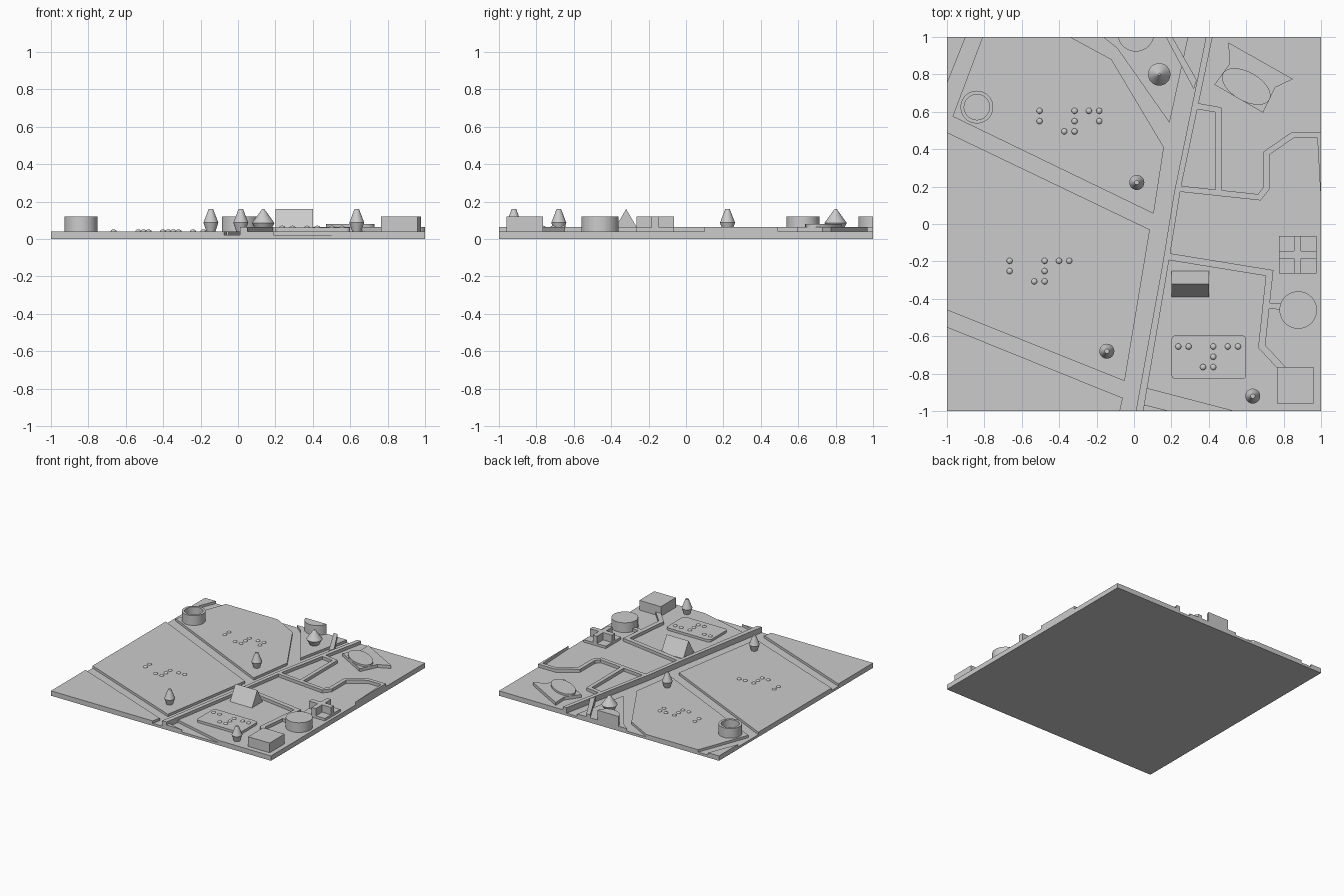
import bpy
import bmesh
from math import cos, sin, pi, radians
from mathutils import Vector

default_cube = bpy.data.objects.get("Cube")
if default_cube:
    bpy.data.objects.remove(default_cube, do_unlink=True)

# One plain grey for the whole relief
grey = bpy.data.materials.new("plain_grey")
grey.use_nodes = True
colour = (0.6, 0.6, 0.6, 1)
grey.diffuse_color = colour
grey.node_tree.nodes["Principled BSDF"].inputs["Base Color"].default_value = colour

FLOOR, GROUND, RAISED, ROOF, PEAK = 0.02, 0.04, 0.065, 0.12, 0.16


def finish(name, bm):
    """Turn a bmesh into a named grey object."""
    bmesh.ops.recalc_face_normals(bm, faces=bm.faces)
    mesh = bpy.data.meshes.new(name)
    bm.to_mesh(mesh)
    bm.free()
    mesh.materials.append(grey)
    obj = bpy.data.objects.new(name, mesh)
    bpy.context.collection.objects.link(obj)
    return obj


def prism(name, outline, bottom, top):
    """Extrude a flat outline between two heights."""
    bm = bmesh.new()
    face = bm.faces.new([bm.verts.new((x, y, bottom)) for x, y in outline])
    extruded = bmesh.ops.extrude_face_region(bm, geom=[face])["geom"]
    for item in extruded:
        if isinstance(item, bmesh.types.BMVert):
            item.co.z = top
    return finish(name, bm)


def block(name, left, right, front, back, bottom, top):
    corners = [(left, front), (right, front), (right, back), (left, back)]
    return prism(name, corners, bottom, top)


def oval(centre, wide, deep, angle=0, sides=48):
    """Outline of a rotated ellipse."""
    points = []
    for i in range(sides):
        t = 2 * pi * i / sides
        u, v = wide * cos(t), deep * sin(t)
        points.append((centre[0] + u * cos(angle) - v * sin(angle),
                       centre[1] + u * sin(angle) + v * cos(angle)))
    return points


def path(name, points, width=0.032):
    """Raised strip of even width along a centre line, with mitred corners."""
    line = [Vector(p) for p in points]
    left, right = [], []
    for i, point in enumerate(line):
        before = (point - line[i - 1]).normalized() if i else None
        after = (line[i + 1] - point).normalized() if i + 1 < len(line) else None
        before, after = before or after, after or before
        tangent = (before + after).normalized()
        normal = Vector((-tangent.y, tangent.x))
        offset = normal * (width / 2 / tangent.dot(after))
        left.append(point + offset)
        right.append(point - offset)
    return prism(name, left + right[::-1], FLOOR, RAISED)


def turned(name, centre, profile, sides=24):
    """Closed solid of revolution from (radius, height) pairs."""
    bm = bmesh.new()
    rings = []
    for radius, height in profile:
        rings.append([bm.verts.new((x, y, height)) for x, y in
                      oval(centre, radius, radius, sides=sides)])
    for low, high in zip(rings, rings[1:]):
        for i in range(sides):
            j = (i + 1) % sides
            bm.faces.new((low[i], low[j], high[j], high[i]))
    bm.faces.new(rings[0])
    bm.faces.new(rings[-1])
    obj = finish(name, bm)
    for polygon in obj.data.polygons:
        polygon.use_smooth = len(polygon.vertices) == 4
    obj.data.set_sharp_from_angle(angle=radians(30))
    return obj


# Base plate, whose top is the floor of the sunken roads
block("base_plate", -1, 1, -1, 1, 0, FLOOR)

# Land slabs separated by the roads
slabs = {
    "front_left_land": [(-1, -1), (-.075, -1), (-.06, -.93), (-1, -.55)],
    "middle_left_land": [(-1, -.46), (-.05, -.84), (.085, -.03), (-1, .49)],
    "back_left_land": [(-.97, .575), (.105, .055), (.16, .41), (-.12, .88),
                       (-.34, 1), (-.81, 1)],
    "corner_land": [(-1, .75), (-.9, 1), (-1, 1)],
    "wedge_land": [(-.165, 1), (-.09, .94), (.19, .54), (.29, 1)],
    "right_land": [(.07, -.88), (.53, -1), (1, -1), (1, 1), (.4, 1),
                   (.23, .17), (.175, -.2)],
    "front_sliver_land": [(.04, -1), (.19, -1), (.05, -.965)],
}
for slab_name, outline in slabs.items():
    prism(slab_name, outline, FLOOR, GROUND)

# Raised main walkway and its side paths
prism("main_walkway", [(.01, -1), (.05, -1), (.19, -.18), (.25, .19), (.42, 1),
                       (.385, 1), (.215, .17), (.155, -.2)], FLOOR, RAISED)
prism("back_branch_path", [(.17, 1), (.32, .72), (.335, .77), (.205, 1)],
      FLOOR, RAISED)
path("front_path", [(.17, -.172), (.725, -.262), (.683, -.655), (.8, -.78)], .037)
path("round_building_path", [(.71, -.437), (.8, -.442)])
path("courtyard_path", [(.31, .635), (.453, .61), (.453, .17)])
path("back_path", [(.23, .19), (.67, .143), (.708, .19), (.708, .378),
                   (.848, .475), (1, .475)])
prism("edge_path", [(.98, .465), (1, .465), (1, .1)], FLOOR, RAISED)

# Buildings
block("box_building", .765, .96, -.96, -.765, FLOOR, ROOF)
prism("round_building", oval((.878, -.46), .1, .1), FLOOR, ROOF)

# Cross-shaped building on a low square plinth
block("cross_plinth", .775, .975, -.265, -.065, FLOOR, .06)
block("cross_wing_long", .775, .975, -.185, -.145, FLOOR, ROOF)
block("cross_wing_deep", .855, .893, -.265, -.065, FLOOR, ROOF)

# Ring-shaped tower with an open centre
turned("ring_tower", (-.84, .625), [(.0875, FLOOR), (.0875, ROOF), (.068, ROOF),
                                   (.068, GROUND)], 48)

# Round building sliced off by the back edge
bowl = [p for p in oval((.01, 1.02), .098, .098, sides=96) if p[1] < 1]
prism("cut_round_building", [(-.086, 1)] + bowl + [(.106, 1)], FLOOR, ROOF)

# Gabled house
bm = bmesh.new()
ends = [[bm.verts.new((x, y, z)) for y, z in
         ((-.39, GROUND), (-.25, GROUND), (-.32, PEAK))] for x in (.2, .4)]
for end in ends:
    bm.faces.new(end)
for i in range(3):
    j = (i + 1) % 3
    bm.faces.new((ends[0][i], ends[0][j], ends[1][j], ends[1][i]))
finish("gabled_house", bm)

# Winged plaza with an oval on top
prism("winged_plaza", [(.505, .97), (.85, .775), (.755, .73), (.69, .595),
                       (.43, .745), (.51, .855)], FLOOR, RAISED)
prism("plaza_oval", oval((.6, .735), .143, .077, radians(-30)), GROUND, .08)

# Pointed markers
for i, spot in enumerate([(.015, .222), (-.145, -.68), (.635, -.92)]):
    turned("small_marker_%d" % i, spot,
           [(.024, GROUND), (.04, .087), (.012, PEAK)])
turned("large_marker", (.135, .8), [(.035, GROUND), (.06, .085), (.006, PEAK)])

# Rounded label plate
plate = []
for corner, (x, y) in enumerate([(.575, -.62), (.225, -.62), (.225, -.805), (.575, -.805)]):
    for step in range(7):
        angle = (corner + step / 6) * pi / 2
        plate.append((x + .025 * cos(angle), y + .025 * sin(angle)))
prism("label_plate", plate, FLOOR, .06)

# Raised dots, three cells per label; dots count down the left then right column
labels = [(-.505, .605, GROUND, ("12", "3456", "145")),
          (-.665, -.197, GROUND, ("12", "3456", "14")),
          (.237, -.655, .06, ("14", "3456", "14"))]
for n, (left, back, height, cells) in enumerate(labels):
    bm = bmesh.new()
    for c, cell in enumerate(cells):
        for dot in cell:
            column, row = divmod(int(dot) - 1, 3)
            new = bmesh.ops.create_uvsphere(bm, u_segments=16, v_segments=10,
                                            radius=1)["verts"]
            for v in new:
                v.co = (left + c * .132 + column * .055 + v.co.x * .016,
                        back - row * .055 + v.co.y * .016, height + v.co.z * .011)
    dots = finish("label_dots_%d" % n, bm)
    for polygon in dots.data.polygons:
        polygon.use_smooth = True
